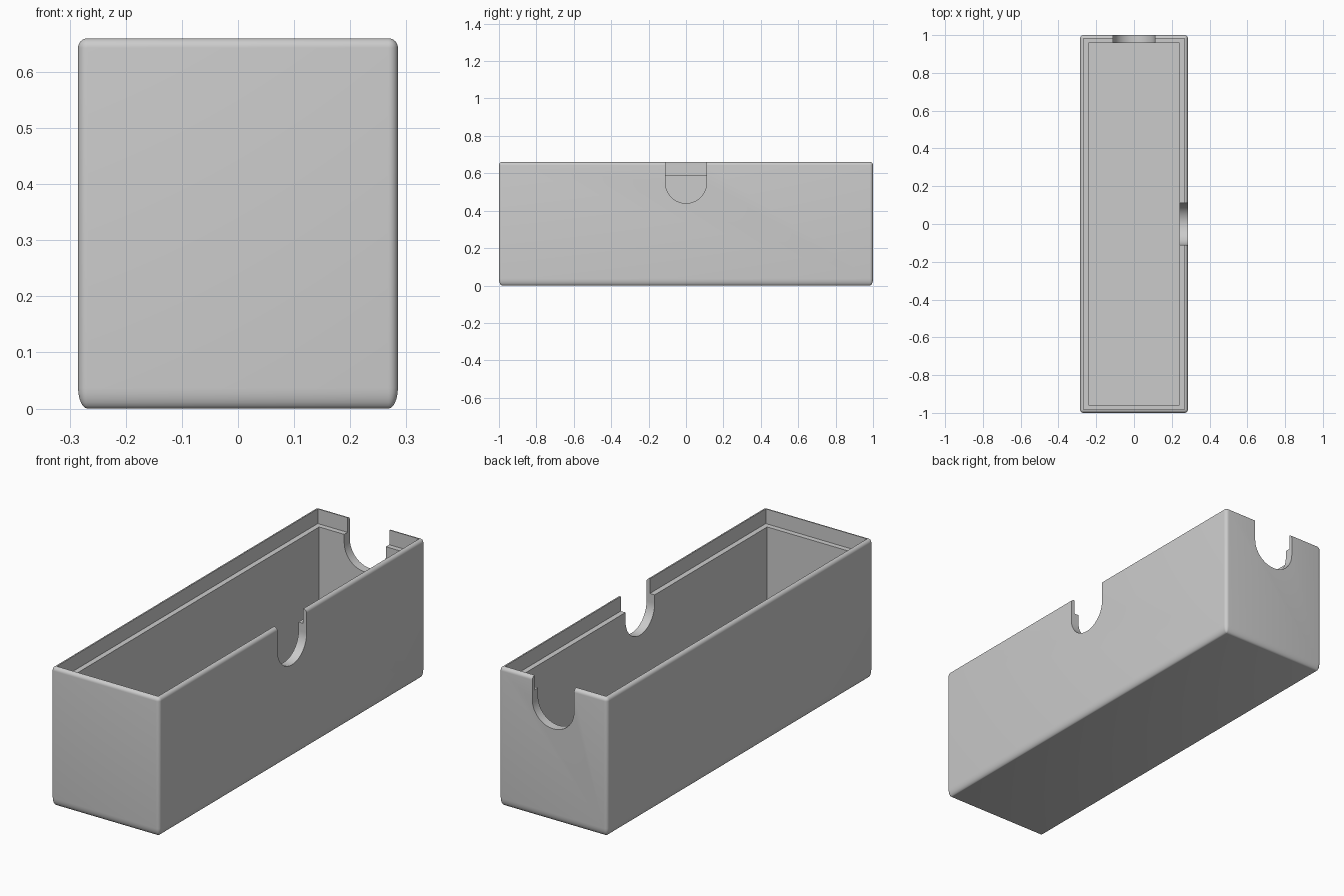
import bpy, bmesh, math

if "Cube" in bpy.data.objects:
    bpy.data.objects.remove(bpy.data.objects["Cube"], do_unlink=True)

HALF_X, HALF_Y, HEIGHT = 0.285, 1.0, 0.66
ROUND = 0.017          # outer edge radius
BOTTOM_ROUND = 0.037   # height of the bottom rounding
RIM, WALL = 0.018, 0.043
LEDGE_Z, FLOOR_Z = 0.59, 0.045
NOTCH_R, NOTCH_Z = 0.11, 0.55
STEPS = 6

grey = bpy.data.materials.new("plain grey")
grey.use_nodes = True
colour = (0.6, 0.6, 0.6, 1)
grey.diffuse_color = colour
grey.node_tree.nodes["Principled BSDF"].inputs["Base Color"].default_value = colour


def make_object(name, bm):
    bmesh.ops.remove_doubles(bm, verts=bm.verts, dist=0.00001)
    bmesh.ops.recalc_face_normals(bm, faces=bm.faces)
    mesh = bpy.data.meshes.new(name)
    bm.to_mesh(mesh)
    bm.free()
    mesh.materials.append(grey)
    obj = bpy.data.objects.new(name, mesh)
    bpy.context.collection.objects.link(obj)
    return obj


def ring(bm, inset, z):
    """Rounded rectangle whose corners sharpen as it moves inward."""
    r = max(ROUND - inset, 0)
    cx, cy = HALF_X - inset - r, HALF_Y - inset - r
    verts = []
    for i, (sx, sy) in enumerate([(1, 1), (-1, 1), (-1, -1), (1, -1)]):
        for k in range(STEPS + 1):
            a = math.pi / 2 * (i + k / STEPS)
            verts.append(bm.verts.new((sx * cx + r * math.cos(a), sy * cy + r * math.sin(a), z)))
    return verts


# Box: outside skin, rounded rim, stepped ledge and cavity as one lofted profile
angles = [math.pi / 2 * k / STEPS for k in range(STEPS + 1)]
profile = [(ROUND * (1 - math.sin(a)), BOTTOM_ROUND * (1 - math.cos(a))) for a in angles]
profile += [(ROUND * (1 - math.cos(a)), HEIGHT - ROUND * (1 - math.sin(a))) for a in angles]
profile += [(RIM, HEIGHT), (RIM, LEDGE_Z), (WALL, LEDGE_Z), (WALL, FLOOR_Z)]
bm = bmesh.new()
rings = [ring(bm, inset, z) for inset, z in profile]
for low, high in zip(rings, rings[1:]):
    for i in range(len(low)):
        j = (i + 1) % len(low)
        bm.faces.new((low[i], low[j], high[j], high[i]))
bm.faces.new(rings[0])
bm.faces.new(rings[-1])
box = make_object("open_box", bm)


def cut_notch(x, y, turn):
    """Finger notch: round-bottomed slot cut through one wall."""
    outline = [(-NOTCH_R, HEIGHT + 0.1)]
    for k in range(33):
        a = math.pi * (1 + k / 32)
        outline.append((NOTCH_R * math.cos(a), NOTCH_Z + NOTCH_R * math.sin(a)))
    outline.append((NOTCH_R, HEIGHT + 0.1))
    bm = bmesh.new()
    face = bm.faces.new([bm.verts.new((u, -0.1, z)) for u, z in outline])
    extruded = bmesh.ops.extrude_face_region(bm, geom=[face])["geom"]
    moved = [g for g in extruded if isinstance(g, bmesh.types.BMVert)]
    bmesh.ops.translate(bm, verts=moved, vec=(0, 0.2, 0))
    cutter = make_object("notch_cutter", bm)
    cutter.location = (x, y, 0)
    cutter.rotation_euler.z = turn
    cutter.hide_render = True
    mod = box.modifiers.new("notch", "BOOLEAN")
    mod.operation = "DIFFERENCE"
    mod.solver = "EXACT"
    mod.object = cutter
    bpy.context.view_layer.update()
    bpy.ops.object.modifier_apply(modifier=mod.name)
    bpy.data.objects.remove(cutter, do_unlink=True)


bpy.context.view_layer.objects.active = box
box.select_set(True)
cut_notch(0, HALF_Y, 0)
cut_notch(HALF_X, 0, math.pi / 2)
bpy.ops.object.shade_smooth_by_angle(angle=math.radians(30))
